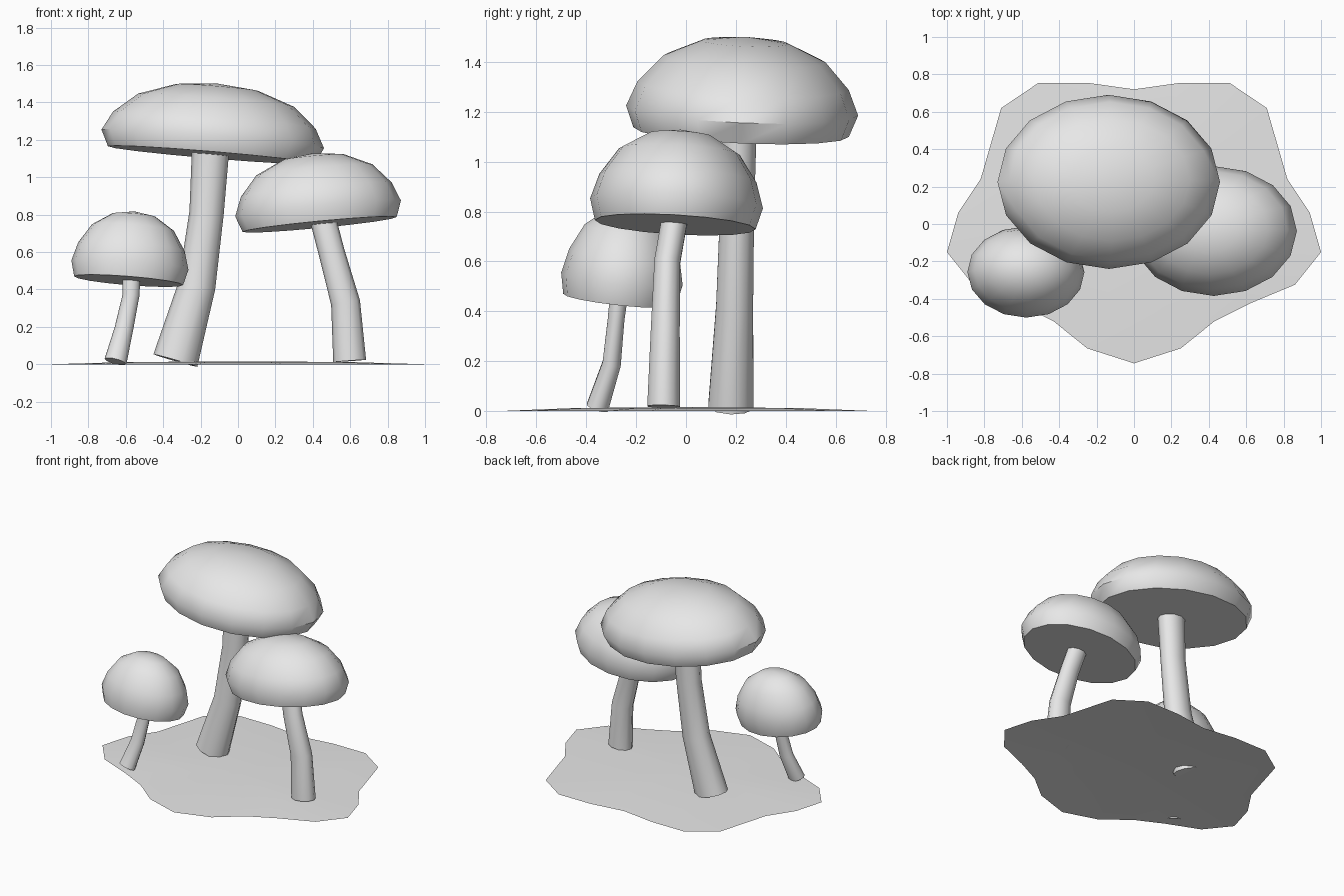
import bpy, bmesh
from math import sin, cos, tau, radians
from mathutils import Matrix, Vector, Euler

cube = bpy.data.objects.get("Cube")
if cube:
    bpy.data.objects.remove(cube, do_unlink=True)

# One plain grey
grey = bpy.data.materials.new("plain grey")
grey.use_nodes = True
GREY = (0.8, 0.8, 0.8, 1)
grey.diffuse_color = GREY
grey.node_tree.nodes["Principled BSDF"].inputs["Base Color"].default_value = GREY

DEPTH = 0.78  # every mushroom is narrower in y than in x


def finish(bm, name, angle=None):
    mesh = bpy.data.meshes.new(name)
    bm.to_mesh(mesh)
    bm.free()
    mesh.materials.append(grey)
    obj = bpy.data.objects.new(name, mesh)
    bpy.context.collection.objects.link(obj)
    if angle:
        bpy.ops.object.select_all(action="DESELECT")
        obj.select_set(True)
        bpy.context.view_layer.objects.active = obj
        bpy.ops.object.shade_smooth_by_angle(angle=radians(angle))
    return obj


def bridge(bm, low, high):
    n = len(low)
    for i in range(n):
        j = (i + 1) % n
        bm.faces.new((low[i], low[j], high[j], high[i]))


def oval(bm, centre, radius, tilt, sides):
    """Ring of vertices squashed in y and turned by a rotation."""
    ring = []
    for i in range(sides):
        a = tau * i / sides
        p = Vector((radius * cos(a), radius * DEPTH * sin(a), 0))
        ring.append(bm.verts.new(Vector(centre) + tilt @ p))
    return ring


# Cap profile: radius and height, each relative to the rim
CAP = [(0.93, -0.29), (1, 0), (0.91, 0.34), (0.70, 0.70), (0.37, 0.93)]


def cap(name, centre, radius, height, tilt_x, tilt_y):
    bm = bmesh.new()
    tilt = Euler((radians(tilt_x), radians(tilt_y), 0)).to_matrix()
    c = Vector(centre)
    rings = [oval(bm, c + tilt @ Vector((0, 0, h * height)), r * radius, tilt, 16)
             for r, h in CAP]
    for low, high in zip(rings, rings[1:]):
        bridge(bm, low, high)
    bm.faces.new(rings[0][::-1])
    apex = bm.verts.new(c + tilt @ Vector((0, 0, height)))
    top = rings[-1]
    for i, v in enumerate(top):
        bm.faces.new((v, top[(i + 1) % len(top)], apex))
    finish(bm, name, 50)


def stem(name, path):
    """Bent tube through (x, y, z, radius) stations."""
    bm = bmesh.new()
    pts = [Vector(p[:3]) for p in path]
    rings = []
    for i, p in enumerate(path):
        along = pts[min(i + 1, len(pts) - 1)] - pts[max(i - 1, 0)]
        tilt = Vector((0, 0, 1)).rotation_difference(along).to_matrix()
        rings.append(oval(bm, pts[i], p[3], tilt, 10))
    for low, high in zip(rings, rings[1:]):
        bridge(bm, low, high)
    bm.faces.new(rings[0][::-1])
    bm.faces.new(rings[-1])
    finish(bm, name, 50)


# Ground: mirrored wavy outline, slightly raised toward the middle
half = [(0.25, -0.665), (0.43, -0.52), (0.62, -0.425), (0.86, -0.325), (1, -0.15),
        (0.94, 0.06), (0.82, 0.24), (0.71, 0.62), (0.51, 0.755), (0.25, 0.755)]
outline = [(0, -0.745)] + half + [(0, 0.72)] + [(-x, y) for x, y in reversed(half)]
bm = bmesh.new()
edge = [bm.verts.new((x, y, 0)) for x, y in outline]
inner = [bm.verts.new((x * 0.6, y * 0.6, 0.012)) for x, y in outline]
bridge(bm, edge, inner)
middle = bm.verts.new((0, 0, 0.016))
for i, v in enumerate(inner):
    bm.faces.new((v, inner[(i + 1) % len(inner)], middle))
finish(bm, "ground_patch", 30)

# Large mushroom
stem("large_stem", [(-0.335, 0.18, 0.02, 0.122), (-0.22, 0.195, 0.42, 0.1),
                    (-0.168, 0.205, 0.81, 0.092), (-0.146, 0.21, 1.16, 0.1)])
cap("large_cap", (-0.135, 0.225, 1.205), 0.597, 0.297, -2.5, 4.8)

# Medium mushroom
stem("medium_stem", [(0.597, -0.09, 0.018, 0.088), (0.575, -0.083, 0.33, 0.078),
                     (0.5, -0.075, 0.6, 0.07), (0.448, -0.04, 0.8, 0.07)])
cap("medium_cap", (0.428, -0.038, 0.833), 0.445, 0.297, -3.3, -5.5)

# Small mushroom
stem("small_stem", [(-0.655, -0.355, 0.015, 0.06), (-0.61, -0.298, 0.19, 0.05),
                    (-0.572, -0.28, 0.37, 0.045), (-0.57, -0.265, 0.5, 0.05)])
cap("small_cap", (-0.578, -0.257, 0.53), 0.314, 0.29, -6, 4.6)
